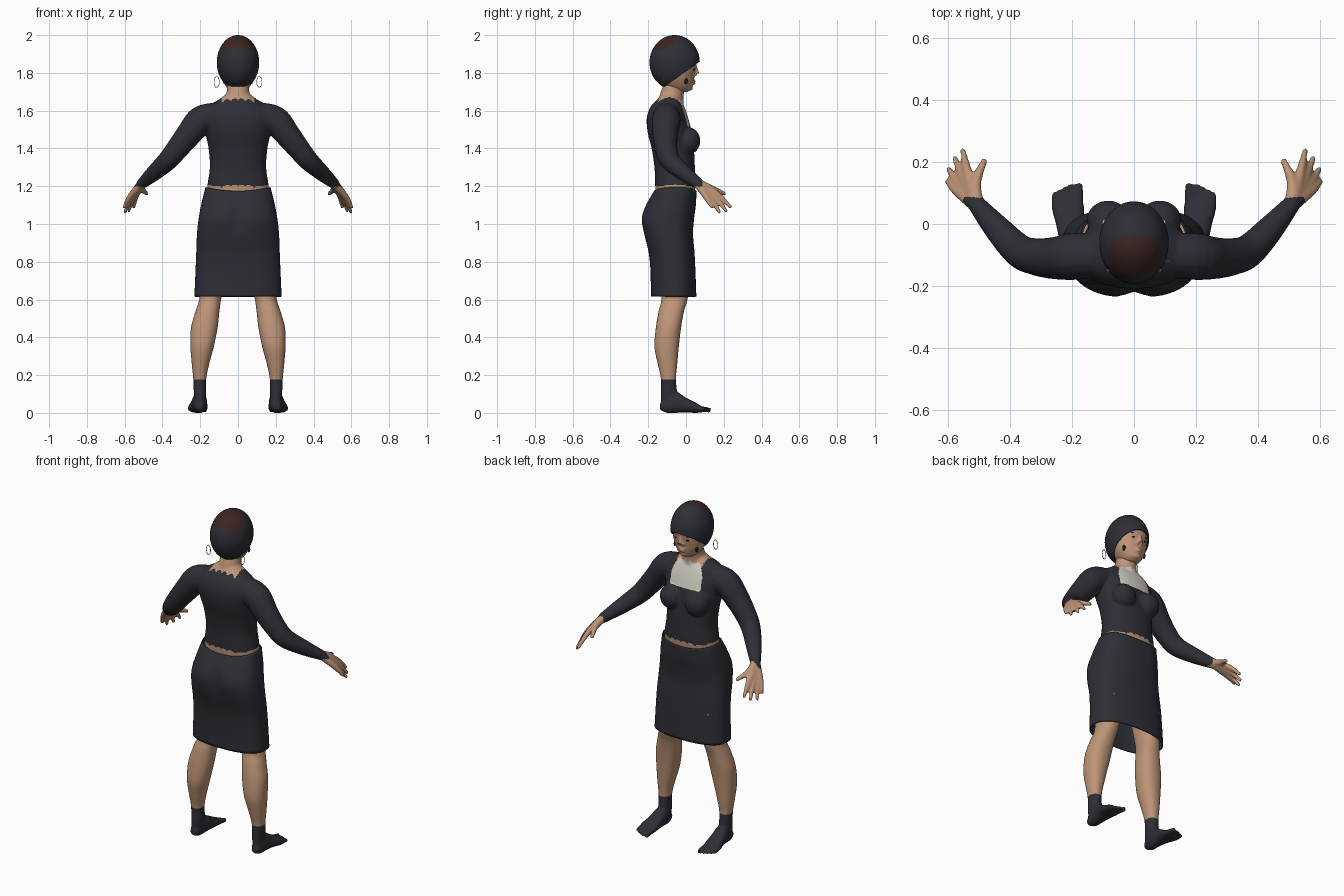
import bpy, bmesh, math
from mathutils import Vector, Matrix

cube = bpy.data.objects.get("Cube")
if cube:
    bpy.data.objects.remove(cube)


def material(name, rgb):
    m = bpy.data.materials.new(name)
    m.use_nodes = True
    m.diffuse_color = (*rgb, 1)
    m.node_tree.nodes["Principled BSDF"].inputs["Base Color"].default_value = (*rgb, 1)
    return m


NAVY = material("dark navy cloth", (0.027, 0.028, 0.037))
SKIN = material("warm skin", (0.52, 0.30, 0.185))
RED = material("dark maroon", (0.045, 0.018, 0.017))
WHITE = material("off white cloth", (0.66, 0.64, 0.56))
BLACK = material("soft black", (0.012, 0.011, 0.012))


def spline(keys, steps=6):
    """Catmull-Rom interpolation of tuples."""
    ks = [Vector(k) for k in keys]
    out = []
    for i in range(len(ks) - 1):
        a, b, c, d = ks[max(i - 1, 0)], ks[i], ks[i + 1], ks[min(i + 2, len(ks) - 1)]
        for j in range(steps):
            t = j / steps
            out.append(b + (c - a) * (t / 2) + (a * 2 - b * 5 + c * 4 - d) * (t * t / 2)
                       + (b * 3 - a - c * 3 + d) * (t ** 3 / 2))
    return out + [ks[-1]]


def skin_rings(bm, rings, caps=True):
    loops = [[bm.verts.new(p) for p in ring] for ring in rings]
    n = len(loops[0])
    for a, b in zip(loops, loops[1:]):
        for i in range(n):
            bm.faces.new((a[i], a[(i + 1) % n], b[(i + 1) % n], b[i]))
    if caps:
        bm.faces.new(loops[0])
        bm.faces.new(loops[-1])


def loft(bm, keys, axis="z", caps=True, n=40, power=0.9):
    """Rings given as (level, low u, high u, low v, high v)."""
    rings = []
    for h, u0, u1, v0, v1 in spline(keys):
        ring = []
        for i in range(n):
            c, s = math.cos(math.tau * i / n), math.sin(math.tau * i / n)
            u = (u0 + u1) / 2 + (u1 - u0) / 2 * math.copysign(abs(c) ** power, c)
            v = (v0 + v1) / 2 + (v1 - v0) / 2 * math.copysign(abs(s) ** power, s)
            ring.append((u, v, h) if axis == "z" else (u, h, v))
        rings.append(ring)
    skin_rings(bm, rings, caps)


def tube(bm, keys, n=16):
    """Round limb through (x, y, z, radius) points."""
    pts = spline(keys)
    rings = []
    for i, p in enumerate(pts):
        d = (pts[min(i + 1, len(pts) - 1)] - pts[max(i - 1, 0)]).to_3d()
        q = d.to_track_quat("Z", "Y")
        rings.append([p.to_3d() + q @ Vector((math.cos(math.tau * k / n), math.sin(math.tau * k / n), 0)) * p[3]
                      for k in range(n)])
    skin_rings(bm, rings)


def ball(bm, centre, radii, u=24, v=16):
    m = Matrix.Translation(centre) @ Matrix.Diagonal((*radii, 1))
    bmesh.ops.create_uvsphere(bm, u_segments=u, v_segments=v, radius=1, matrix=m)


def finish(bm, name, mats, voxel=0, mirror=False, rule=None):
    bmesh.ops.recalc_face_normals(bm, faces=bm.faces)
    mesh = bpy.data.meshes.new(name)
    bm.to_mesh(mesh)
    bm.free()
    ob = bpy.data.objects.new(name, mesh)
    bpy.context.collection.objects.link(ob)
    if mirror:
        ob.modifiers.new("mirror", "MIRROR").use_mirror_merge = False
    if voxel:
        r = ob.modifiers.new("blend", "REMESH")
        r.mode, r.voxel_size = "VOXEL", voxel
        s = ob.modifiers.new("soften", "SMOOTH")
        s.factor, s.iterations = 0.5, 4
    if ob.modifiers:
        dg = bpy.context.evaluated_depsgraph_get()
        ob.data = bpy.data.meshes.new_from_object(ob.evaluated_get(dg))
        ob.data.name = name
        ob.modifiers.clear()
    ob.data.materials.clear()
    for m in mats:
        ob.data.materials.append(m)
    for f in ob.data.polygons:
        f.use_smooth = True
        f.material_index = rule(f.center, f.normal) if rule else 0
    return ob


# Upper body: torso, neck, bust, arms and hands blended together
bm = bmesh.new()
loft(bm, [(z, -w, w, b, f) for z, w, b, f in (
    (1.10, .160, -.155, .035), (1.20, .162, -.163, .050), (1.30, .149, -.167, .047),
    (1.40, .156, -.182, .042), (1.48, .172, -.202, .032), (1.56, .185, -.208, .012),
    (1.62, .160, -.188, -.008), (1.66, .10, -.152, -.025), (1.69, .06, -.13, -.035))])
tube(bm, [(0, -.085, 1.60, .07), (0, -.078, 1.66, .065), (0, -.07, 1.70, .06), (0, -.05, 1.76, .055)], 24)
ball(bm, (.083, .012, 1.44), (.07, .064, .072))
tube(bm, [(.10, -.10, 1.575, .07), (.195, -.105, 1.55, .076), (.26, -.11, 1.475, .068), (.32, -.105, 1.40, .06),
          (.372, -.085, 1.337, .054), (.445, -.01, 1.27, .043), (.513, .07, 1.21, .028)])
wrist = (.508, .06, 1.217, .024)
for knuckle, tip in (((.536, .165, 1.158), (.553, .240, 1.085)), ((.552, .150, 1.143), (.580, .217, 1.065)),
                     ((.565, .130, 1.136), (.600, .180, 1.058)), ((.573, .107, 1.142), (.604, .140, 1.085))):
    tube(bm, [wrist, (*knuckle, .016), (*tip, .009)], 12)
tube(bm, [wrist, (.510, .135, 1.188, .018), (.480, .21, 1.158, .010)], 12)


def body_colour(p, n):
    x = abs(p.x)
    jag = .008 * math.sin(x * 90) * math.sin(x * 47 + 1)
    cuff = (p - Vector((math.copysign(.515, p.x), .075, 1.212))).dot(Vector((0, .7, -.7)))
    if x > .4 and cuff > .03 * math.sin((p.z + p.y) * 60) * .5:
        return 1
    if x < .3 and p.z < 1.203 + jag:
        return 1
    if x < .085 and p.z > 1.655 + jag * 1.5:
        return 1
    if n.y > 0.1 and p.y > -.05 and 1.515 < p.z and x < .1 - .35 * max(0, p.z - 1.59):
        return 2
    return 0


finish(bm, "upper_body", [NAVY, SKIN, WHITE], .007, True, body_colour)

# Skirt: open shell with a raised waist at the sides and a soft cleft behind
bm = bmesh.new()
loft(bm, [(z, -w, w, b, f) for z, w, b, f in (
    (1.175, .172, -.170, .056), (1.10, .195, -.215, .052), (1.03, .208, -.238, .043), (.95, .217, -.224, .037),
    (.85, .221, -.198, .045), (.75, .225, -.188, .050), (.615, .231, -.186, .055))], caps=False, n=64, power=.82)
for v in bm.verts:
    x, y, z = v.co
    if y < -.06:
        v.co.y += .022 * math.exp(-(x / .035) ** 2 - ((z - 1.04) / .08) ** 2)
    if z > 1.1:
        v.co.z += .02 * (x / .17) ** 2 * (z - 1.1) / .075
skirt = finish(bm, "skirt", [NAVY])
wall = skirt.modifiers.new("wall", "SOLIDIFY")
wall.thickness, wall.offset = .005, -1

# Legs and feet, with socks coloured by height
bm = bmesh.new()
loft(bm, [(.80, .05, .205, -.15, .03), (.62, .086, .203, -.13, .012), (.54, .098, .225, -.145, -.01),
          (.45, .108, .249, -.16, -.026), (.35, .128, .252, -.167, -.038), (.26, .152, .245, -.150, -.046),
          (.18, .168, .237, -.133, -.053), (.10, .170, .234, -.133, -.045), (.03, .172, .234, -.132, -.03)], n=32)
loft(bm, [(-.137, .185, .222, .015, .05), (-.10, .170, .236, 0, .09), (-.05, .164, .242, 0, .11),
          (0, .162, .252, .002, .08), (.05, .161, .265, 0, .055), (.09, .166, .262, .003, .03)], "y", n=32)
for x, tip, r in ((.178, .130, .015), (.201, .128, .011), (.220, .120, .011), (.238, .110, .011), (.254, .096, .011)):
    tube(bm, [(x, .05, .024, r), (x, .09, .020, r), (x, tip, .013, r * .85)], 12)
finish(bm, "legs", [SKIN, NAVY], .006, True, lambda p, n: int(p.z < .178))

# Head: skull, nose, lips and chin blended together
bm = bmesh.new()
loft(bm, [(z, -w, w, b, f) for z, w, b, f in (
    (1.698, .028, -.07, .005), (1.715, .052, -.10, .030), (1.75, .078, -.125, .040), (1.79, .094, -.145, .046),
    (1.83, .100, -.160, .053), (1.88, .098, -.165, .056), (1.94, .06, -.12, .005))], power=.95)
tube(bm, [(0, .045, 1.845, .009), (0, .054, 1.815, .010), (0, .058, 1.796, .014)], 12)
ball(bm, (.012, .048, 1.792), (.010, .012, .008))
ball(bm, (0, .039, 1.757), (.024, .012, .006))
ball(bm, (0, .038, 1.745), (.020, .012, .007))
ball(bm, (0, .022, 1.720), (.022, .014, .014))
finish(bm, "head", [SKIN], .005, True)

# Eyes, brows and the dark cheek marks
bm = bmesh.new()
for s in (1, -1):
    ball(bm, (.037 * s, .042, 1.818), (.014, .005, .005), 16, 8)
    ball(bm, (.038 * s, .044, 1.842), (.020, .005, .003), 16, 8)
    ball(bm, (.072 * s, .0, 1.757), (.007, .010, .017), 16, 10)
finish(bm, "face_details", [BLACK])

# Head wrap: cut along a slope from brow to nape, with a maroon crown
bm = bmesh.new()
ball(bm, (0, -.06, 1.855), (.112, .133, .145), 96, 80)
bmesh.ops.bisect_plane(bm, geom=bm.verts[:] + bm.edges[:] + bm.faces[:], plane_co=(0, .075, 1.862),
                       plane_no=(0, .58, -.81), clear_outer=True)
cap = finish(bm, "head_wrap", [NAVY, RED],
             rule=lambda p, n: int(p.z > 1.88 and (p.x / .088) ** 2 + ((p.y + .103) / .068) ** 2 < 1))
wall = cap.modifiers.new("wall", "SOLIDIFY")
wall.thickness, wall.offset = .006, -1

# Hoop earrings
for s, side in ((1, "left"), (-1, "right")):
    bpy.ops.mesh.primitive_torus_add(major_radius=.028, minor_radius=.0022, major_segments=32, minor_segments=8,
                                     location=(.113 * s, -.12, 1.752), rotation=(math.pi / 2, 0, 0))
    hoop = bpy.context.object
    hoop.name = side + "_earring"
    hoop.scale.x = .5
    hoop.data.materials.append(SKIN)
    bpy.ops.object.shade_smooth()
